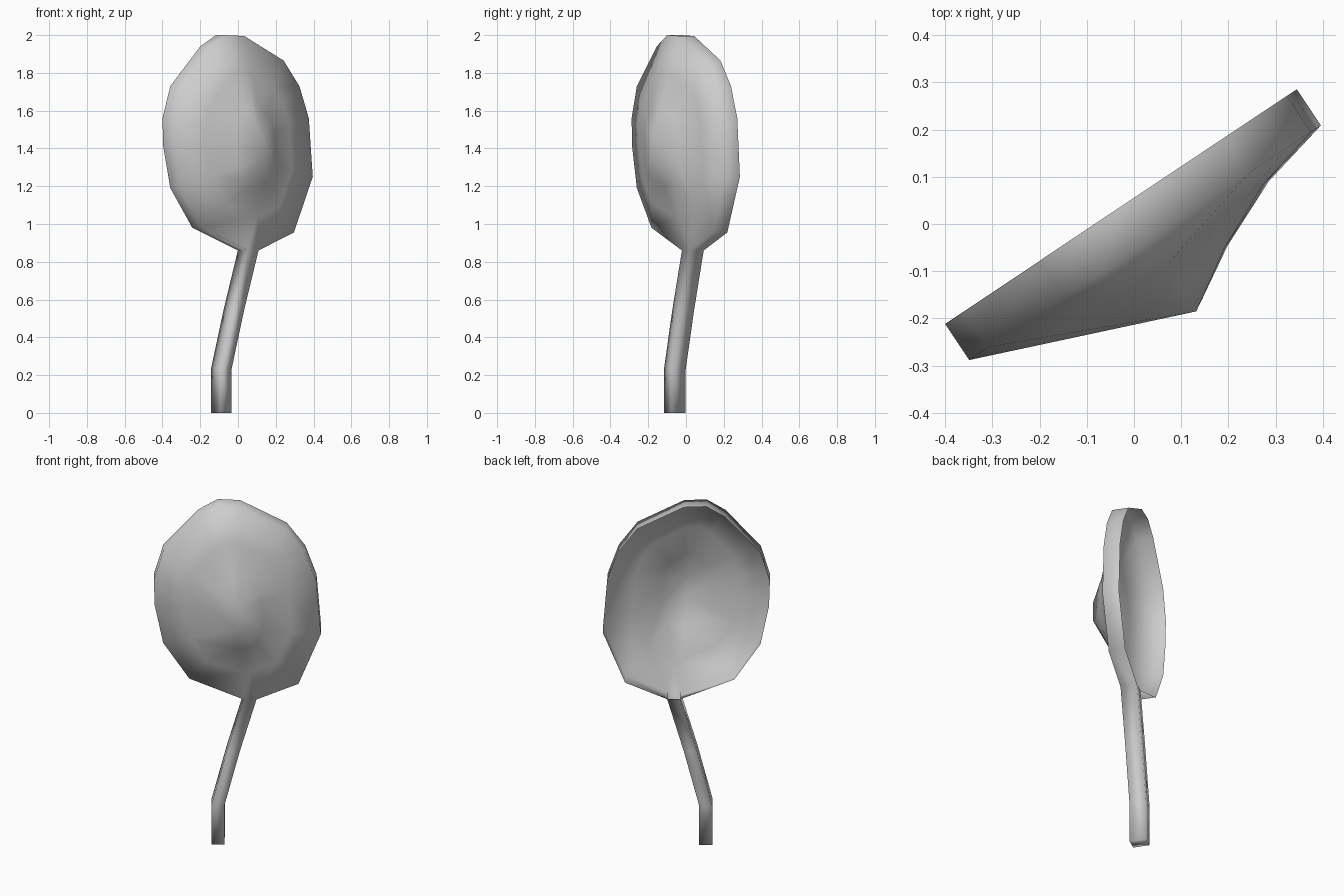
import bpy, bmesh
from mathutils import Vector

if "Cube" in bpy.data.objects:
    bpy.data.objects.remove(bpy.data.objects["Cube"])

# Local axes: U runs across the dish, N points out of its bulging side
U = Vector((0.832, 0.555, 0))
N = Vector((0.555, -0.832, 0))
HALF = 0.046

grey = bpy.data.materials.new("plain grey")
grey.use_nodes = True
colour = (0.61, 0.61, 0.61, 1)
grey.diffuse_color = colour
grey.node_tree.nodes["Principled BSDF"].inputs["Base Color"].default_value = colour

bm = bmesh.new()


def vert(u, n, z):
    return bm.verts.new(U * u + N * n + Vector((0, 0, z)))


def bridge(a, b, skip=None):
    for i in range(len(a)):
        j = (i + 1) % len(a)
        if i != skip:
            bm.faces.new((a[i], a[j], b[j], b[i]))


# Dish: thin open shell with an irregular rim band, drawn in to a short crest
RIM = [(-0.11, 2.0), (-0.21, 1.94), (-0.4, 1.73), (-0.45, 1.56), (-0.445, 1.41),
       (-0.4, 1.19), (-0.26, 0.98), (0.03, 0.86), (0.1, 0.86), (0.325, 0.955),
       (0.445, 1.25), (0.42, 1.56), (0.36, 1.73), (0.26, 1.865), (0.01, 1.995)]
STALK_GAP = 7
CREST_U, CREST_N = 0.007, 0.227
rings = [[vert(u, -HALF, z) for u, z in RIM]]
for t, sag in ((0, 0), (0.36, 0.028), (0.7, 0.024), (1, 0)):
    ring = []
    for u, z in RIM:
        crest_z = 1.46 if z > 1.4 else 1.35
        n = HALF + (CREST_N - HALF) * t - (sag if u > 0.02 else 0)
        ring.append(vert(u + (CREST_U - u) * t, n, z + (crest_z - z) * t))
    rings.append(ring)
bridge(rings[0], rings[1], STALK_GAP)
for a, b in zip(rings[1:], rings[2:]):
    bridge(a, b)

# Stalk: square bar that bends up into the gap at the bottom of the rim
rings = []
for u, z in [(-0.107, 0), (-0.107, 0.23), (-0.025, 0.55), (0.065, 0.86)]:
    rings.append([vert(u + 0.035 * a, HALF * b, z)
                  for a, b in ((-1, -1), (1, -1), (1, 1), (-1, 1))])
for a, b in zip(rings, rings[1:]):
    bridge(a, b)
bm.faces.new(rings[0])

# Weld the crest and the joint, then shade smooth
bmesh.ops.remove_doubles(bm, verts=bm.verts, dist=0.001)
bmesh.ops.recalc_face_normals(bm, faces=bm.faces)
mesh = bpy.data.meshes.new("dish_on_stalk")
bm.to_mesh(mesh)
bm.free()
mesh.materials.append(grey)
for poly in mesh.polygons:
    poly.use_smooth = True
dish = bpy.data.objects.new("dish_on_stalk", mesh)
bpy.context.collection.objects.link(dish)
